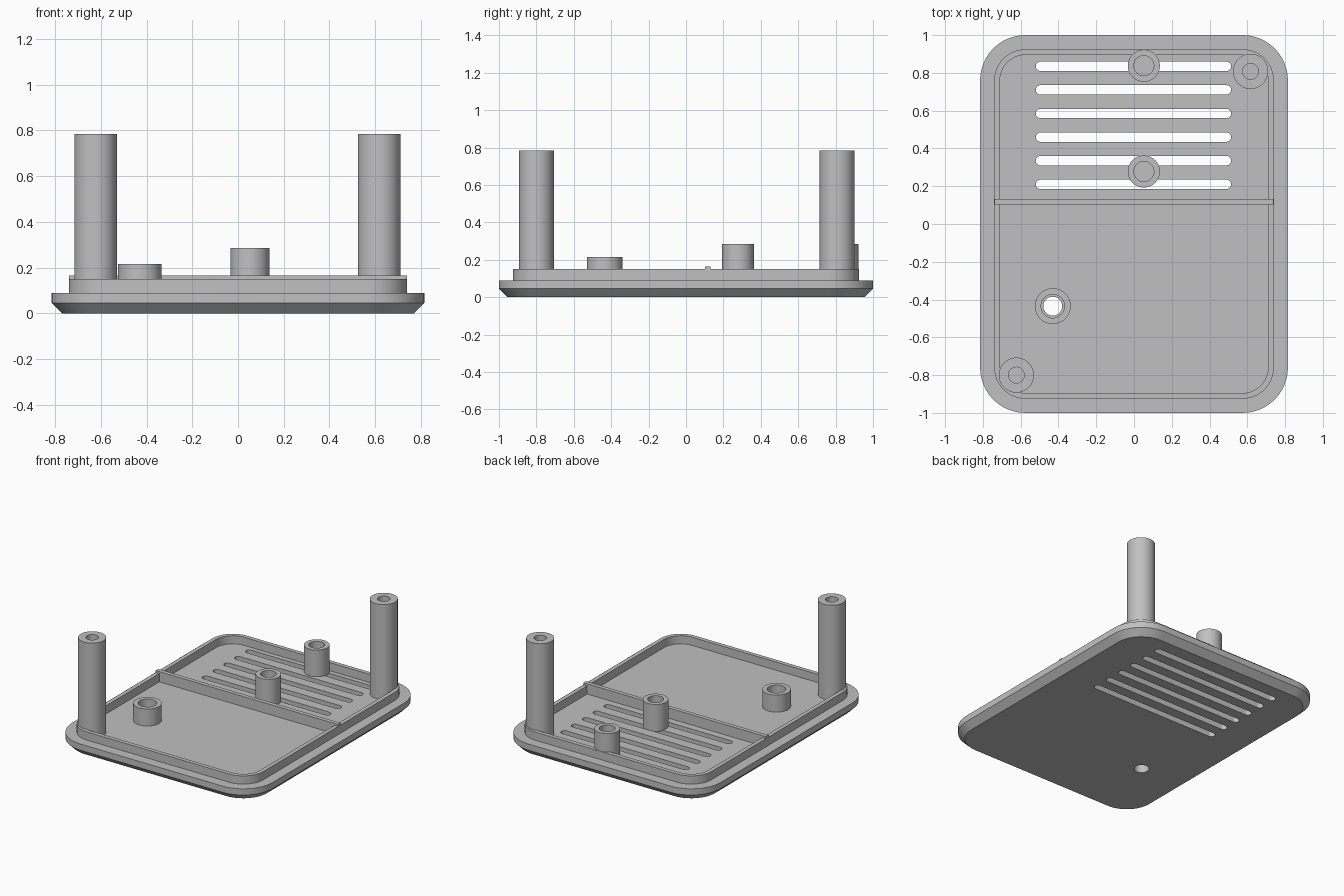
import bpy
import bmesh
from math import cos, sin, pi, radians

old = bpy.data.objects.get("Cube")
if old:
    bpy.data.objects.remove(old, do_unlink=True)

grey = bpy.data.materials.new("light_grey_plastic")
grey.use_nodes = True
colour = (0.53, 0.53, 0.53, 1)
grey.diffuse_color = colour
grey.node_tree.nodes["Principled BSDF"].inputs["Base Color"].default_value = colour

FLOOR = 0.09


def rounded_rect(hx, hy, r, z, cx=0, cy=0, steps=12):
    """Ring of points around a rounded rectangle, counter-clockwise."""
    ring = []
    for i, (sx, sy) in enumerate([(1, 1), (-1, 1), (-1, -1), (1, -1)]):
        for k in range(steps + 1):
            a = (i + k / steps) * pi / 2
            ring.append((cx + sx * (hx - r) + r * cos(a),
                         cy + sy * (hy - r) + r * sin(a), z))
    return ring


def circle(cx, cy, r, z, n=48):
    return [(cx + r * cos(2 * pi * k / n), cy + r * sin(2 * pi * k / n), z)
            for k in range(n)]


def loft(bm, rings, capped=True):
    """Skin successive rings; cap the ends, or join last to first."""
    loops = [[bm.verts.new(p) for p in ring] for ring in rings]
    n = len(loops[0])
    pairs = list(zip(loops, loops[1:]))
    if not capped:
        pairs.append((loops[-1], loops[0]))
    for a, b in pairs:
        for k in range(n):
            m = (k + 1) % n
            bm.faces.new((a[k], a[m], b[m], b[k]))
    if capped:
        bm.faces.new(loops[0][::-1])
        bm.faces.new(loops[-1])


def make(name, bm, smooth=True):
    bmesh.ops.remove_doubles(bm, verts=bm.verts, dist=1e-5)
    bmesh.ops.recalc_face_normals(bm, faces=bm.faces)
    mesh = bpy.data.meshes.new(name)
    bm.to_mesh(mesh)
    bm.free()
    mesh.materials.append(grey)
    ob = bpy.data.objects.new(name, mesh)
    bpy.context.collection.objects.link(ob)
    if smooth:
        select(ob)
        bpy.ops.object.shade_smooth_by_angle(angle=radians(30))
    return ob


def select(ob):
    bpy.ops.object.select_all(action='DESELECT')
    ob.select_set(True)
    bpy.context.view_layer.objects.active = ob


# Base plate with chamfered underside and raised lip
bm = bmesh.new()
loft(bm, [
    rounded_rect(0.77, 0.955, 0.195, 0),
    rounded_rect(0.815, 1.0, 0.24, 0.045),
    rounded_rect(0.815, 1.0, 0.24, FLOOR),
    rounded_rect(0.74, 0.925, 0.165, FLOOR),
    rounded_rect(0.74, 0.925, 0.165, 0.15),
    rounded_rect(0.71, 0.895, 0.135, 0.15),
    rounded_rect(0.71, 0.895, 0.135, FLOOR),
])
plate = make("base_plate", bm, smooth=False)

# Vent slots and screw hole cut through the plate
bm = bmesh.new()
for i in range(6):
    y = 0.21 + i * 0.125
    loft(bm, [rounded_rect(0.517, 0.025, 0.0249, z, -0.003, y, 8)
              for z in (-0.1, 0.3)])
loft(bm, [circle(-0.43, -0.435, 0.05, z) for z in (-0.1, 0.3)])
cutter = make("slot_cutter", bm, smooth=False)
cutter.hide_render = True

cut = plate.modifiers.new("vents", 'BOOLEAN')
cut.operation = 'DIFFERENCE'
cut.solver = 'EXACT'
cut.object = cutter
select(plate)
bpy.ops.object.modifier_apply(modifier=cut.name)
bpy.data.objects.remove(cutter, do_unlink=True)
bpy.ops.object.shade_smooth_by_angle(angle=radians(30))


# Hollow posts and bosses with blind holes
def boss(name, x, y, outer, inner, top):
    bm = bmesh.new()
    loft(bm, [circle(x, y, r, z) for r, z in (
        (outer, FLOOR - 0.004), (outer, top), (inner, top), (inner, FLOOR + 0.02))])
    make(name, bm)


boss("front_post", -0.623, -0.8, 0.093, 0.042, 0.785)
boss("back_post", 0.617, 0.808, 0.093, 0.042, 0.785)
boss("middle_boss", 0.052, 0.278, 0.085, 0.053, 0.285)
boss("back_boss", 0.052, 0.838, 0.085, 0.053, 0.285)

# Low screw boss, open right through with a step at its base
bm = bmesh.new()
loft(bm, [circle(-0.43, -0.435, r, z) for r, z in (
    (0.095, FLOOR - 0.004), (0.095, 0.215), (0.062, 0.215),
    (0.062, FLOOR + 0.01), (0.05, FLOOR + 0.01), (0.05, FLOOR - 0.004))],
    capped=False)
make("screw_boss", bm)

# Divider rib across the tray
bm = bmesh.new()
bmesh.ops.create_cube(bm, size=1)
for v in bm.verts:
    v.co.x *= 1.478
    v.co.y = v.co.y * 0.03 + 0.117
    v.co.z = 0.165 if v.co.z > 0 else FLOOR - 0.004
make("divider_rib", bm, smooth=False)
